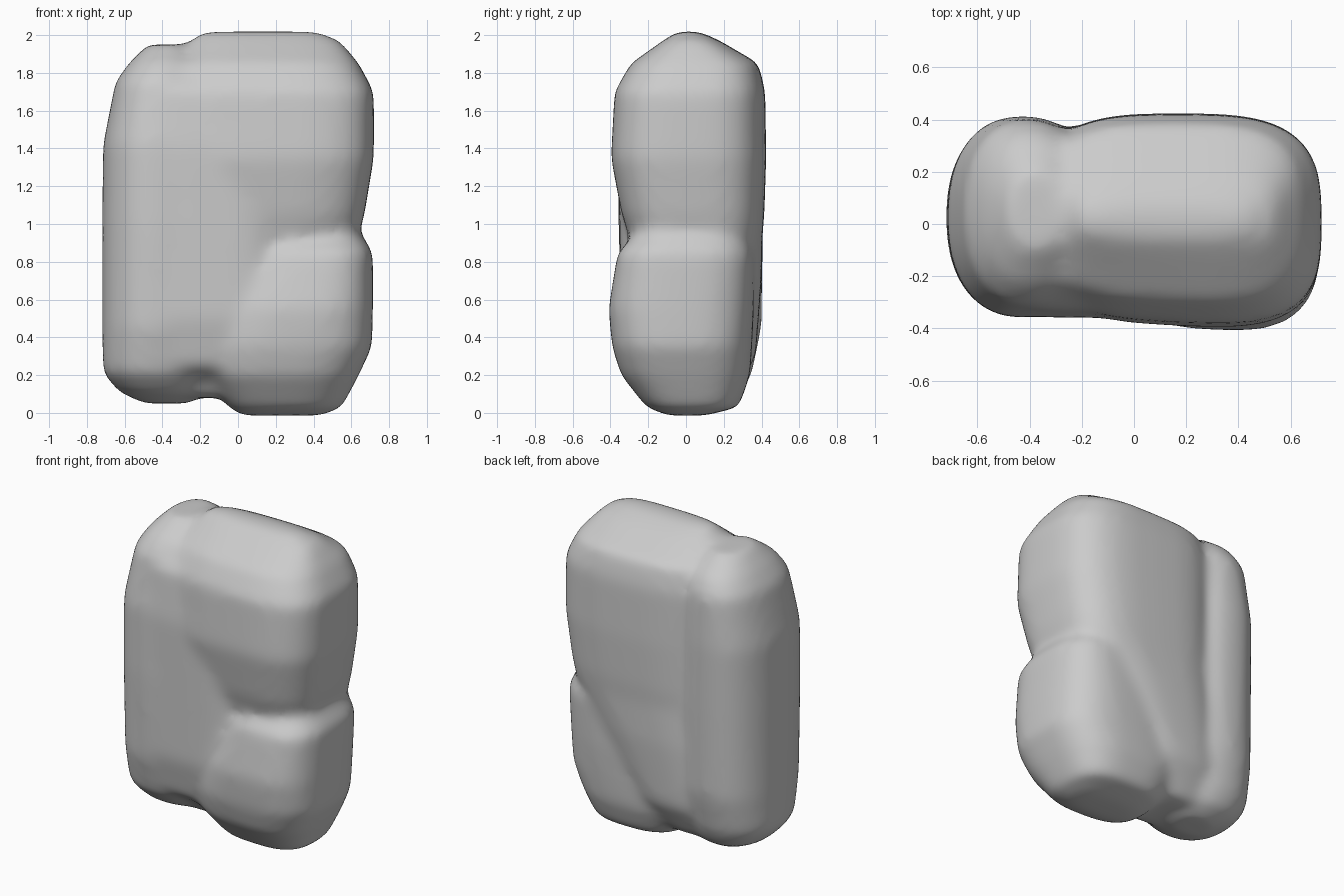
import bpy, bmesh, math

if "Cube" in bpy.data.objects:
    bpy.data.objects.remove(bpy.data.objects["Cube"], do_unlink=True)

stone = bpy.data.materials.new("stone grey")
stone.use_nodes = True
stone.diffuse_color = (0.6, 0.6, 0.6, 1)
stone.node_tree.nodes["Principled BSDF"].inputs["Base Color"].default_value = (0.6, 0.6, 0.6, 1)

SIDES = 40


def ring(bm, z, x0, x1, y0, y1, power, slant):
    """One rounded-rectangle cross-section; slant pulls in its front toward -x."""
    verts = []
    for i in range(SIDES):
        a = math.tau * i / SIDES
        c, s = math.cos(a), math.sin(a)
        px = math.copysign(abs(c) ** (2 / power), c)
        py = math.copysign(abs(s) ** (2 / power), s)
        y = (y0 + y1) / 2 + py * (y1 - y0) / 2
        if y < 0:
            y *= 1 - slant * (1 - px) / 2
        verts.append(bm.verts.new(((x0 + x1) / 2 + px * (x1 - x0) / 2, y, z)))
    return verts


def add_lobe(bm, sections, power, slant=0):
    """Closed loft through (z, x min, x max, y min, y max) sections."""
    rings = [ring(bm, *s, power, slant) for s in sections]
    for low, high in zip(rings, rings[1:]):
        for i in range(SIDES):
            j = (i + 1) % SIDES
            bm.faces.new((low[i], low[j], high[j], high[i]))
    bm.faces.new(rings[0][::-1])
    bm.faces.new(rings[-1])


bm = bmesh.new()

# Tall side column
add_lobe(bm, [
    (0.05, -0.50, -0.25, -0.02, 0.20),
    (0.11, -0.63, -0.18, -0.18, 0.30),
    (0.21, -0.715, -0.14, -0.28, 0.35),
    (0.45, -0.72, -0.12, -0.34, 0.40),
    (1.00, -0.72, -0.12, -0.36, 0.41),
    (1.42, -0.715, -0.14, -0.36, 0.415),
    (1.75, -0.65, -0.17, -0.31, 0.40),
    (1.85, -0.58, -0.20, -0.24, 0.34),
    (1.95, -0.48, -0.27, -0.10, 0.20)], 2.3)

# Web that fills the front between column and block
add_lobe(bm, [
    (0.13, -0.48, -0.05, -0.12, 0.10),
    (0.25, -0.55, 0.10, -0.29, 0.10),
    (0.50, -0.57, 0.20, -0.345, 0.10),
    (1.40, -0.57, 0.20, -0.36, 0.10),
    (1.70, -0.53, 0.20, -0.33, 0.10),
    (1.85, -0.45, 0.10, -0.22, 0.10)], 4)

# Large upper block, narrowing down behind the lower lump
add_lobe(bm, [
    (0.08, -0.32, -0.03, -0.12, 0.25),
    (0.30, -0.40, 0.17, -0.28, 0.37),
    (0.70, -0.39, 0.45, -0.30, 0.40),
    (0.94, -0.38, 0.64, -0.32, 0.405),
    (1.05, -0.38, 0.67, -0.36, 0.415),
    (1.35, -0.38, 0.72, -0.42, 0.425),
    (1.70, -0.38, 0.72, -0.40, 0.42),
    (1.85, -0.34, 0.64, -0.31, 0.385),
    (1.97, -0.25, 0.54, -0.13, 0.18),
    (2.02, -0.19, 0.42, -0.05, 0.07)], 3.2, 0.13)

# Rounded lower lump
add_lobe(bm, [
    (-0.015, 0.02, 0.44, -0.10, 0.10),
    (0.03, -0.05, 0.55, -0.22, 0.28),
    (0.20, -0.17, 0.64, -0.36, 0.34),
    (0.35, -0.18, 0.71, -0.41, 0.35),
    (0.55, -0.10, 0.715, -0.43, 0.36),
    (0.85, 0.05, 0.715, -0.38, 0.36),
    (0.95, 0.18, 0.65, -0.27, 0.29),
    (1.02, 0.28, 0.56, -0.15, 0.15)], 2.9, 0.1)

bmesh.ops.recalc_face_normals(bm, faces=bm.faces)
mesh = bpy.data.meshes.new("lumpy_stone")
bm.to_mesh(mesh)
bm.free()
mesh.materials.append(stone)
body = bpy.data.objects.new("lumpy_stone", mesh)
bpy.context.collection.objects.link(body)

# Fuse the lobes into one skin and soften the creases
remesh = body.modifiers.new("fuse", 'REMESH')
remesh.mode = 'VOXEL'
remesh.voxel_size = 0.025
remesh.use_smooth_shade = True
soften = body.modifiers.new("soften", 'SMOOTH')
soften.factor = 0.5
soften.iterations = 22
